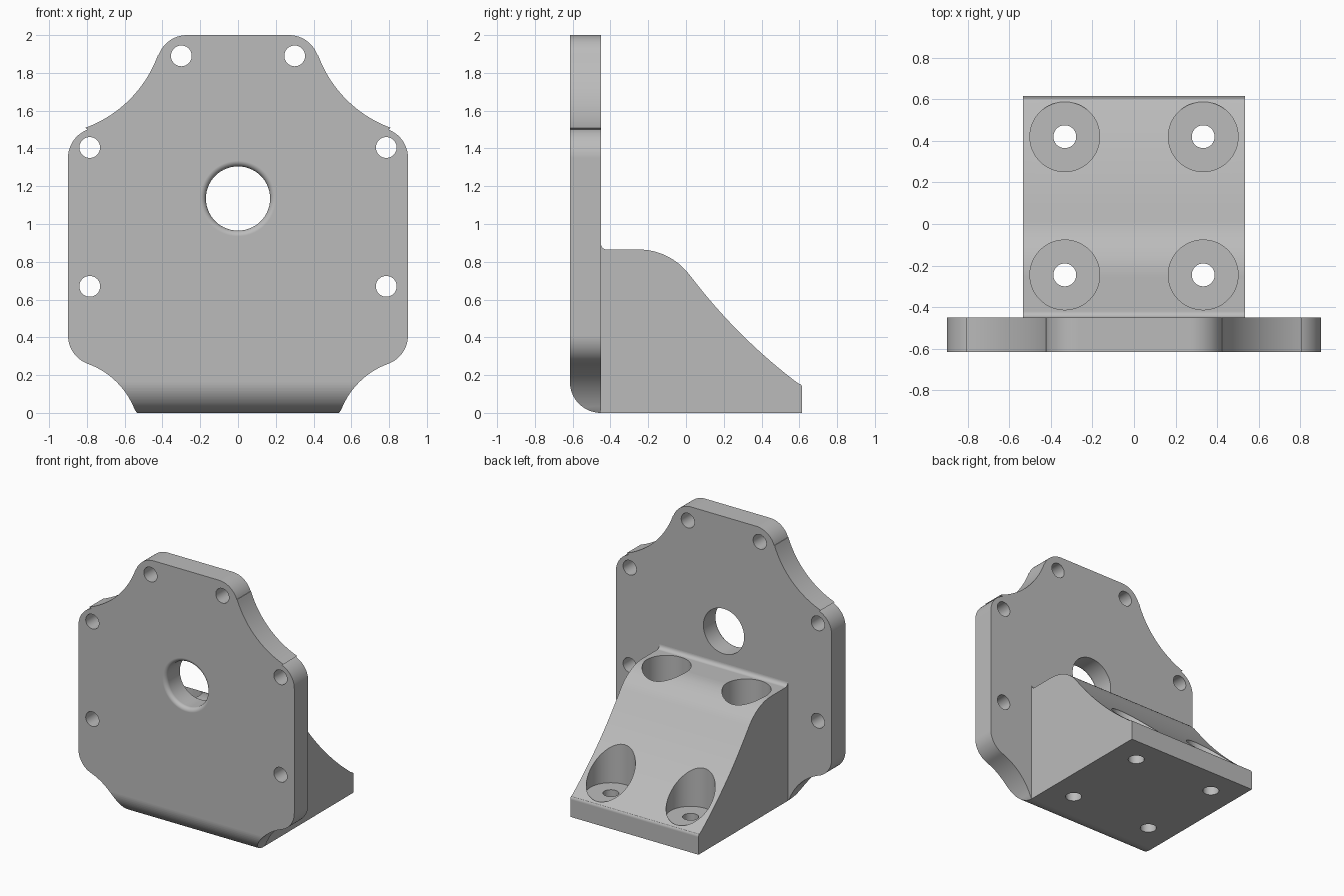
import bpy, bmesh
from math import sin, cos, radians, pi
from mathutils import Matrix

cube = bpy.data.objects.get("Cube")
if cube:
    bpy.data.objects.remove(cube)

grey = bpy.data.materials.new("plain_grey")
grey.use_nodes = True
colour = (0.5, 0.5, 0.5, 1)
grey.diffuse_color = colour
grey.node_tree.nodes["Principled BSDF"].inputs["Base Color"].default_value = colour

FRONT, BACK, END = -0.615, -0.45, 0.615   # plate faces and end of the foot
HALF = 0.535                              # half width of the foot


def arc(cx, cy, r, a0, a1, n=16):
    """Points on an arc, angles in degrees."""
    angles = [radians(a0 + (a1 - a0) * i / n) for i in range(n + 1)]
    return [(cx + r * cos(a), cy + r * sin(a)) for a in angles]


def make_object(name, bm):
    bmesh.ops.recalc_face_normals(bm, faces=bm.faces)
    mesh = bpy.data.meshes.new(name)
    bm.to_mesh(mesh)
    bm.free()
    ob = bpy.data.objects.new(name, mesh)
    bpy.context.collection.objects.link(ob)
    mesh.materials.append(grey)
    return ob


def prism(name, outline, place, start, end):
    """Extrude an outline; place(u, v, w) maps it into space."""
    bm = bmesh.new()
    rings = [[bm.verts.new(place(u, v, w)) for u, v in outline] for w in (start, end)]
    for ring in rings:
        bm.faces.new(ring)
    n = len(outline)
    for i in range(n):
        j = (i + 1) % n
        bm.faces.new((rings[0][i], rings[0][j], rings[1][j], rings[1][i]))
    return make_object(name, bm)


def lathe(name, profile, matrix, n=64):
    """Solid of revolution about local z from (radius, height) points."""
    bm = bmesh.new()
    rings = [[bm.verts.new((r * cos(2 * pi * i / n), r * sin(2 * pi * i / n), h))
              for i in range(n)] for r, h in profile]
    bm.faces.new(rings[0])
    bm.faces.new(rings[-1])
    for a, b in zip(rings, rings[1:]):
        for i in range(n):
            j = (i + 1) % n
            bm.faces.new((a[i], a[j], b[j], b[i]))
    bm.transform(matrix)
    return make_object(name, bm)


def finish(ob, cutters):
    """Cut, then smooth the curved faces."""
    bpy.ops.object.select_all(action='DESELECT')
    ob.select_set(True)
    bpy.context.view_layer.objects.active = ob
    for cutter in cutters:
        mod = ob.modifiers.new("cut", 'BOOLEAN')
        mod.operation, mod.solver, mod.object = 'DIFFERENCE', 'EXACT', cutter
        bpy.ops.object.modifier_apply(modifier=mod.name)
        bpy.data.objects.remove(cutter)
    bpy.ops.object.shade_smooth_by_angle(angle=radians(30))
    mod = ob.modifiers.new("even_normals", 'WEIGHTED_NORMAL')
    mod.keep_sharp = True


# Plate: right half of the outline, top to bottom, then mirrored
s, c = sin(radians(20)), cos(radians(20))
half = arc(0.27, 1.84, 0.16, 90, 20)
half += arc(1.03, 2.115, 0.645, 200, 250, 24)
half += arc(0.74, 1.35, 0.16, 70, 0)
half += arc(0.74, 0.41, 0.16, 0, -70)
half += arc(0.74 + 0.58 * s, 0.41 - 0.58 * c, 0.42, 110, 161, 20)[1:-1]
half += [(HALF, 0)]
outline = half + [(-x, z) for x, z in reversed(half)]
plate = prism("mounting_plate", outline, lambda u, v, w: (u, w, v), FRONT, BACK)

# Rounded lower front edge
t = BACK - FRONT
edge = arc(BACK, t, t, 180, 270) + [(BACK, -0.1), (FRONT - 0.1, -0.1), (FRONT - 0.1, t)]
cutters = [prism("edge_cutter", edge, lambda u, v, w: (w, u, v), -1, 1)]

# Bolt holes and the central bore with its rounded mouth
to_back = Matrix.Rotation(radians(-90), 4, 'X')
for side in (-1, 1):
    for x, z in ((0.3, 1.89), (0.785, 1.405), (0.785, 0.67)):
        cutters.append(lathe("bolt_cutter", [(0.055, -1), (0.055, 0)],
                             Matrix.Translation((side * x, 0, z)) @ to_back))
f = 0.03
mouth = [(0.17 + f, FRONT - 0.1)] + arc(0.17 + f, FRONT + f, f, 270, 180, 8) + [(0.17, 0)]
cutters.append(lathe("bore_cutter", mouth, Matrix.Translation((0, 0, 1.135)) @ to_back, 96))
finish(plate, cutters)

# Foot: side profile with a swept back
profile = [(BACK, 0)]
profile += arc(BACK + 0.03, 0.895, 0.03, 180, 270, 8)
profile += arc(-0.25, 0.53, 0.335, 90, 37)
profile += arc(0.02 + 2.92 * sin(radians(53)), 0.73 + 2.92 * cos(radians(53)),
               2.92, 217, 233, 24)[1:]
profile += arc(0.585, 0.131, 0.03, 45, 0, 4)
profile += [(END, 0)]
foot = prism("support_foot", profile, lambda u, v, w: (w, u, v), -HALF, HALF)

# Counterbored mounting holes
step = [(0.055, -0.1), (0.055, 0.158), (0.168, 0.158), (0.168, 1.2)]
finish(foot, [lathe("counterbore_cutter", step, Matrix.Translation((x, y, 0)))
              for x in (-0.333, 0.333) for y in (-0.245, 0.42)])
